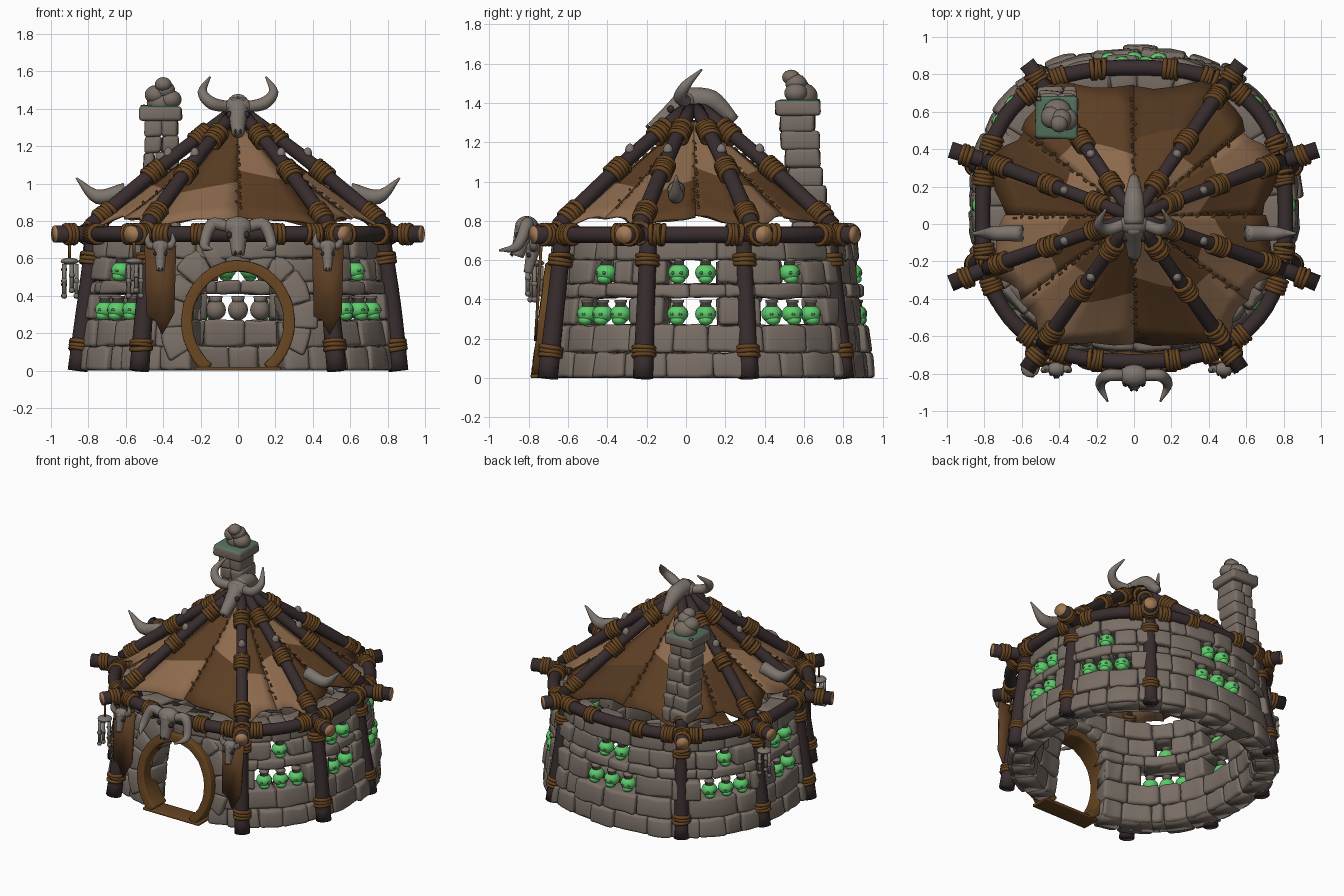
import bpy, bmesh, math, random
from math import sin, cos, pi, radians
from mathutils import Vector, Matrix

random.seed(4)
if "Cube" in bpy.data.objects:
    bpy.data.objects.remove(bpy.data.objects["Cube"])

def material(name, *rgb):
    m = bpy.data.materials.new(name)
    m.use_nodes = True
    m.diffuse_color = (*rgb, 1)
    m.node_tree.nodes["Principled BSDF"].inputs["Base Color"].default_value = (*rgb, 1)
    return m

STONE = material("stone", .19, .155, .13)
BONE = material("bone", .205, .175, .152)
WOOD = material("dark wood", .04, .026, .027)
CUT = material("cut wood", .37, .195, .088)
ROPE = material("rope brown", .132, .058, .015)
HIDE = material("brown hide", .107, .048, .017)
TAN = material("light hide", .27, .147, .075)
DARK = material("dark hide", .08, .037, .014)
GREEN = material("glowing green", .11, .6, .145)
MOSS = material("moss", .09, .17, .11)
made = []

def finish(name, bm, *mats):
    for f in bm.faces:
        f.smooth = True
    me = bpy.data.meshes.new(name)
    bm.to_mesh(me)
    bm.free()
    ob = bpy.data.objects.new(name, me)
    bpy.context.collection.objects.link(ob)
    for m in mats:
        me.materials.append(m)
    made.append(ob)
    return ob

def lerp(a, b, t):
    return a + (b - a) * t

# Bevelled box whose unit cube is bent through the function f
def block(bm, f, nu=1, bevel=.02, rough=.007):
    t = bmesh.new()
    bmesh.ops.create_cube(t, size=1)
    for k in range(1, nu):
        bmesh.ops.bisect_plane(t, geom=t.verts[:] + t.edges[:] + t.faces[:],
                               plane_co=(k / nu - .5, 0, 0), plane_no=(1, 0, 0))
    for v in t.verts:
        jitter = Vector([random.uniform(-rough, rough) for _ in range(3)])
        v.co = Vector(f(*[c + .5 for c in v.co])) + jitter
        v.co.z = max(v.co.z, 0)
    bmesh.ops.recalc_face_normals(t, faces=t.faces[:])
    if bevel:
        sharp = [e for e in t.edges if e.calc_face_angle(0) > .7]
        bmesh.ops.bevel(t, geom=sharp, offset=bevel, segments=3, profile=.5,
                        affect='EDGES', clamp_overlap=True)
    me = bpy.data.meshes.new("piece")
    t.to_mesh(me)
    t.free()
    bm.from_mesh(me)
    bpy.data.meshes.remove(me)

def box(bm, lo, hi, **kw):
    block(bm, lambda u, v, w: (lerp(lo[0], hi[0], u), lerp(lo[1], hi[1], v), lerp(lo[2], hi[2], w)), **kw)

def ball(bm, c, r, mat=0, seg=14):
    made_verts = bmesh.ops.create_uvsphere(bm, u_segments=seg, v_segments=seg - 4, radius=1,
        matrix=Matrix.Translation(c) @ Matrix.Diagonal((*r, 1)))["verts"]
    for f in {f for v in made_verts for f in v.link_faces}:
        f.material_index = mat

# Tapered tube along a path
def tube(bm, pts, radii, n=14, closed=False, mat=0, cap=None):
    pts = [Vector(p) for p in pts]
    rings, normal = [], None
    for i, p in enumerate(pts):
        a = pts[i - 1] if i or closed else p
        b = pts[(i + 1) % len(pts)] if closed or i < len(pts) - 1 else p
        d = (b - a).normalized()
        normal = normal or (Vector((0, 0, 1)) if abs(d.z) < .9 else Vector((1, 0, 0)))
        normal = (normal - d * normal.dot(d)).normalized()
        side = d.cross(normal)
        r = radii[i] if isinstance(radii, (list, tuple)) else radii
        rings.append([bm.verts.new(p + (normal * cos(k * 2 * pi / n) + side * sin(k * 2 * pi / n)) * r)
                      for k in range(n)])
    for i in range(len(rings) - (not closed)):
        a, b = rings[i], rings[(i + 1) % len(rings)]
        for k in range(n):
            j = (k + 1) % n
            bm.faces.new((a[k], a[j], b[j], b[k])).material_index = mat
    if not closed:
        bm.faces.new(rings[0][::-1]).material_index = mat
        bm.faces.new(rings[-1]).material_index = mat if cap is None else cap

# Smoothly curved horn or bone through a few points
def horn(bm, pts, radii, steps=5, **kw):
    p = [Vector(q) for q in pts]
    p = [p[0] * 2 - p[1]] + p + [p[-1] * 2 - p[-2]]
    path, rad = [], []
    for i in range(1, len(p) - 2):
        for s in range(steps + (i == len(p) - 3)):
            t = s / steps
            m0, m1 = (p[i + 1] - p[i - 1]) / 2, (p[i + 2] - p[i]) / 2
            path.append(p[i] * (1 + 2 * t) * (1 - t) ** 2 + m0 * t * (1 - t) ** 2
                        + p[i + 1] * t * t * (3 - 2 * t) + m1 * t * t * (t - 1))
            rad.append(lerp(radii[i - 1], radii[i], t))
    tube(bm, path, rad, **kw)

# Outline around the hut: n = 2 is an ellipse, higher is squarer
def outline(phi, rx, ry, cy, z, inset=0, n=2.6):
    r = (abs(cos(phi) / rx) ** n + abs(sin(phi) / ry) ** n) ** (-1 / n) - inset
    return Vector((r * cos(phi), cy + r * sin(phi), z))

def wall(phi, z, inset=0):
    t = z / .72
    return outline(phi, lerp(.89, .8, t), lerp(.845, .76, t), .1, z, inset, 2.3)

def eave(phi, z=.73, inset=0):
    return outline(phi, .81, .785, .05, z, inset)

# Window bays: angle, lower jars, upper jars, jar spacing
bays = [(-39, 3, 1, .135), (-5, 2, 2, .175), (32, 3, 1, .14), (90, 3, 2, .17),
        (148, 3, 1, .14), (185, 2, 2, .175), (219, 3, 1, .135)]

def openings(col):
    return [(radians(b[0]), (b[col] - 1) * b[3] / 2 + .08) for b in bays]

# Stone wall in courses
levels = [0, .13, .27, .41, .48, .6, .72]
door_half = [.3, .3, .3, .26, .22, 0]
bm = bmesh.new()
for row, (z0, z1) in enumerate(zip(levels, levels[1:])):
    gaps = openings(1) if row == 2 else openings(2) if row == 4 else []
    cursor, spans = -pi / 2 + door_half[row], []
    for c, h in gaps:
        spans.append((cursor, c - h))
        cursor = c + h
    spans.append((cursor, 1.5 * pi - door_half[row]))
    for a, b in spans:
        n = max(1, round((b - a) / random.uniform(.2, .26)))
        cuts = [a] + [lerp(a, b, (k + random.uniform(-.3, .3)) / n) for k in range(1, n)] + [b]
        for p, q in zip(cuts, cuts[1:]):
            out, top = random.uniform(-.02, .012), z1 + (random.uniform(-.02, .02) if row == 5 else 0)
            block(bm, lambda u, v, w: wall(lerp(p, q, u), lerp(z0, top, w), lerp(out, .17, v)), nu=3)
            block(bm, lambda u, v, w: wall(lerp(p, q, u), lerp(z0, z1 - .01, w), lerp(.025, .15, v)),
                  nu=2, bevel=0, rough=0)
finish("stone_wall", bm, STONE)

# Door surround: arch stones, round frame and sill
def arch(a, grow, front, depth):
    z = max(0, .26 + (.27 + grow) * sin(a))
    return ((.245 + grow) * cos(a), -.79 + .13 * z + front + depth, z)

bm = bmesh.new()
cuts = [lerp(-.45, pi + .45, (k + random.uniform(-.15, .15)) / 11) for k in range(12)]
for p, q in zip(cuts, cuts[1:]):
    out = random.uniform(.1, .14)
    block(bm, lambda u, v, w: arch(lerp(p, q, u), lerp(.04, .05 + out, w), .03 + abs(cos(p)) * .02, v * .17), nu=2)
finish("door_arch_stones", bm, STONE)
bm = bmesh.new()
block(bm, lambda u, v, w: arch(lerp(radians(-56), radians(236), u), w * .06, 0, v * .15),
      nu=36, bevel=.01, rough=.002)
box(bm, (-.23, -.79, 0), (.23, -.65, .02), bevel=.006, rough=0)
finish("door_frame", bm, ROPE)

# Glowing skull jars standing in the windows
bm = bmesh.new()
for deg, low, high, gap in bays:
    for count, z in ((low, .27), (high, .48)):
        for k in range(count):
            phi = radians(deg) + (k - (count - 1) / 2) * gap
            c, out = wall(phi, z, .045), Vector((cos(phi), sin(phi), 0))
            side, up = Vector((-sin(phi), cos(phi), 0)), Vector((0, 0, 1))
            ball(bm, c + up * .057, (.054, .054, .046))
            ball(bm, c + up * .025 + out * .015, (.037, .037, .027))
            for s in (-1, 1):
                ball(bm, c + out * .042 + side * s * .02 + up * .055, (.012, .012, .009), 2, 8)
            tube(bm, [c + up * h for h in (.09, .115, .116, .128)], [.03, .027, .034, .032], mat=1)
            if deg == 90 and z < .4:
                ball(bm, c - out * .075 + up * .055, (.055, .05, .055), 1)
                tube(bm, [c - out * .075 + up * h for h in (.09, .13)], [.03, .036], mat=1)
finish("skull_jars", bm, GREEN, STONE, MOSS)

# Timber frame: posts, eave ring, rafters, beam ends, with rope lashings
posts = [radians(d) for d in (-55, -20, 20, 55, 125, 160, 200, 235)]
timber, rope, knots = bmesh.new(), bmesh.new(), bmesh.new()

def lash(p, d, r, turns=3):
    d = Vector(d).normalized()
    a = d.orthogonal().normalized()
    b = d.cross(a)
    for k in range(turns):
        c = Vector(p) + d * (k - (turns - 1) / 2) * .02
        tilt = random.uniform(-.008, .008)
        tube(rope, [c + (a * cos(t) + b * sin(t)) * (r + .005) + d * tilt * cos(t)
                    for t in [j * pi / 8 for j in range(16)]], .013, n=7, closed=True)

tube(timber, [eave(k * pi / 36) for k in range(72)], .042, closed=True)
for phi in posts:
    out = Vector((cos(phi), sin(phi), 0))
    lean = phi - math.copysign(.045, sin(2 * phi)) if abs(out.x) > .8 else phi
    foot, head = outline(lean, .875, .85, .05, 0), eave(lean, .75, .03)
    mid = foot.lerp(head, .5) + Vector((random.uniform(-.01, .01), 0, 0))
    horn(timber, [foot, mid, head], [.053, .047, .044])
    for t in (.18, .8):
        lash(foot.lerp(head, t), head - foot, .047)
    low, top = eave(phi, .775), Vector((0, .04, 1.37)) + out * .05
    horn(timber, [low, low.lerp(top, .5) + Vector((0, 0, .015)), top], [.043, .038, .034])
    for t in (.1, .46, .8):
        lash(low.lerp(top, t) + Vector((0, 0, .012 if t == .46 else 0)), top - low, .04, 5)
    ball(knots, low.lerp(top, .56) + Vector((0, 0, .05)), (.025, .025, .035))
    reach = 1.045 if abs(out.x) > .8 else 1.0
    tip = Vector((0, .04, .73)) + out * reach
    tube(timber, [eave(phi, .73, .12), eave(phi), tip], [.04, .042, .046], cap=1)
    lash(tip - out * .09, out, .043)
    lash(eave(phi, .74, .03), out, .048, 5)
    for s in (-.11, .11):
        lash(eave(phi + s), eave(phi + s * 1.1) - eave(phi + s * .9), .042, 4)
for deg in (-105, -75, 76, 104):
    a = radians(deg)
    lash(eave(a), eave(a + .05) - eave(a - .05), .042, 4)
finish("timber_frame", timber, WOOD, CUT)
finish("rafter_bones", knots, BONE)

# Patched hide roof, sagging between rafters, with stitched seams
edges = [radians(d) for d in (-90, -55, -37, -20, 0, 20, 37, 55, 90, 125, 143, 160, 180, 200, 217, 235, 270)]
lower_patches, upper_patches = "0110010200201111", "1021101011100000"

def hide(phi, t, sag):
    t *= 1 - .13 * sag
    p = Vector((0, .04, 1.35)).lerp(eave(phi, .775), .04 + .95 * t)
    p.z -= .015 + .025 * sag * sin(pi * t)
    return p

bm = bmesh.new()
for g, (a, b) in enumerate(zip(edges, edges[1:])):
    def cell(i, j):
        u = i / 4
        sag = cos(u * pi / 2) if g % 2 == 0 else sin(u * pi / 2)
        ragged = .025 * sin(i * pi / 2 + g) if j == 8 else 0
        split = .09 * (u - .5) * sin(pi * j / 8) * (-1) ** (g // 2)
        return bm.verts.new(hide(lerp(a, b, u), j / 8 + ragged + split, sag))
    grid = [[cell(i, j) for j in range(9)] for i in range(5)]
    for i in range(4):
        for j in range(8):
            f = bm.faces.new((grid[i][j], grid[i][j + 1], grid[i + 1][j + 1], grid[i + 1][j]))
            f.material_index = int(upper_patches[g] if j < 4 + g % 2 else lower_patches[g])
    for k in range(12 if g % 2 == 0 else 0):
        turn = .025 * (-1) ** k
        p, q = hide(a - turn, .2 + k / 16, 1), hide(a + .025, .23 + k / 16, 1)
        tube(rope, [p + Vector((0, 0, .004)), q + Vector((0, 0, .004))], .006, n=4)
roof = finish("hide_roof", bm, HIDE, TAN, DARK)
roof.modifiers.new("thickness", 'SOLIDIFY').thickness = .012

# Chimney courses, moss-edged cap and stone smoke
bm = bmesh.new()
for k in range(7):
    z, h = .7 + k * .092, .096
    x, y, r = -.41, .645 - k * .013, .106 - k * .003
    s = random.uniform(-.04, .04)
    for x0, x1 in ((x - r, x + s), (x + s, x + r)):
        e = random.uniform(-.01, .008)
        box(bm, (x0, y - r - e, z), (x1, y + r + e, z + h))
finish("chimney", bm, STONE)
bm = bmesh.new()
box(bm, (-.53, .455, 1.335), (-.295, .685, 1.415))
top = max(bm.faces, key=lambda f: f.calc_center_median().z)
bmesh.ops.inset_individual(bm, faces=[top], thickness=.025)
for f in bm.faces:
    f.material_index = int(f.normal.z > .5 and f != top)
finish("chimney_cap", bm, STONE, MOSS)
bm = bmesh.new()
for x, y, z, r in ((-.41, .59, 1.435, .08), (-.36, .56, 1.45, .06), (-.44, .57, 1.475, .06),
                   (-.39, .56, 1.5, .055), (-.4, .535, 1.53, .046)):
    ball(bm, (x, y, z), (r, r, r * .85))
finish("chimney_smoke", bm, STONE)

# Horned animal skulls
def skull(name, c, s, snout, horns):
    bm, c = bmesh.new(), Vector(c)
    tip = c + Vector(snout)
    ball(bm, c, (.08 * s, .06 * s, .055 * s))
    horn(bm, [c, c.lerp(tip, .55), tip], [.062 * s, .045 * s, .034 * s])
    for m in (-1, 1):
        ball(bm, c.lerp(tip, .3) + Vector((m * .045 * s, -.026 * s, 0)), (.018 * s, .02 * s, .02 * s), 1, 8)
        ball(bm, tip + Vector((m * .014 * s, -.025 * s, .01)), (.008 * s, .012 * s, .014 * s), 1, 6)
        horn(bm, [c + Vector((m * x, y, z)) * s for x, y, z in horns],
             [.03 * s, .034 * s, .026 * s, .005 * s])
    return finish(name, bm, BONE, WOOD)

skull("roof_skull", (0, 0, 1.41), 1, (0, -.17, -.14),
      [(.05, 0, 0), (.14, -.03, .02), (.19, .0, .08), (.15, .08, .16)])
skull("door_skull", (0, -.81, .77), 1, (0, -.05, -.15),
      [(.05, 0, 0), (.14, .0, .01), (.18, -.05, -.1), (.14, -.14, -.12)])
small = [(.05, 0, 0), (.09, 0, .01), (.11, -.01, .05), (.1, -.01, .12)]
skull("right_banner_skull", (-.415, -.775, .665), .62, (0, -.03, -.13), small)
skull("left_banner_skull", (.48, -.775, .665), .62, (0, -.03, -.13), small)
bm = bmesh.new()
horn(bm, [(0, 0, 1.42), (0, .13, 1.41), (0, .25, 1.31)], [.06, .055, .025])
for m in (-1, 1):
    horn(bm, [(m * .6, -.05, .96), (m * .75, -.05, .93), (m * .865, -.05, 1.03)], [.045, .04, .005])
finish("roof_bones", bm, BONE)

# Pointed hide banners
for name, x in (("right_banner", -.415), ("left_banner", .48)):
    bm = bmesh.new()
    shape = [(-.085, .67), (-.075, .29), (-.03, .27), (.01, .19), (.06, .28), (.075, .31), (.085, .67)]
    face = bm.faces.new([bm.verts.new((x + px, -.785 + .06 * pz, pz)) for px, pz in shape])
    back = bmesh.ops.extrude_face_region(bm, geom=[face])["geom"]
    bmesh.ops.translate(bm, vec=(0, .015, 0), verts=[v for v in back if isinstance(v, bmesh.types.BMVert)])
    bmesh.ops.recalc_face_normals(bm, faces=bm.faces[:])
    finish(name, bm, HIDE)

# Hanging bone chimes
bm = bmesh.new()
for x, y in ((-.9, .37), (-.555, -.77)):
    tube(rope, [(x, y, .59), (x, y, .7)], .008, n=6)
    ball(bm, (x, y, .585), (.05, .05, .018))
    for k in range(5):
        a = k * 2 * pi / 5
        px, py, z = x + .036 * cos(a), y + .036 * sin(a), .4 + .03 * (k % 3)
        tube(bm, [(px, py, z), (px, py, .57)], .011, n=8)
        for end in (z, z + .08):
            ball(bm, (px, py, end), (.017, .017, .016), seg=9)
finish("bone_chimes", bm, BONE)
finish("rope_lashings", rope, ROPE)

# Smooth shading with sharp edges kept
for ob in bpy.context.view_layer.objects:
    ob.select_set(ob in made)
bpy.context.view_layer.objects.active = made[0]
bpy.ops.object.shade_smooth_by_angle(angle=radians(50))
